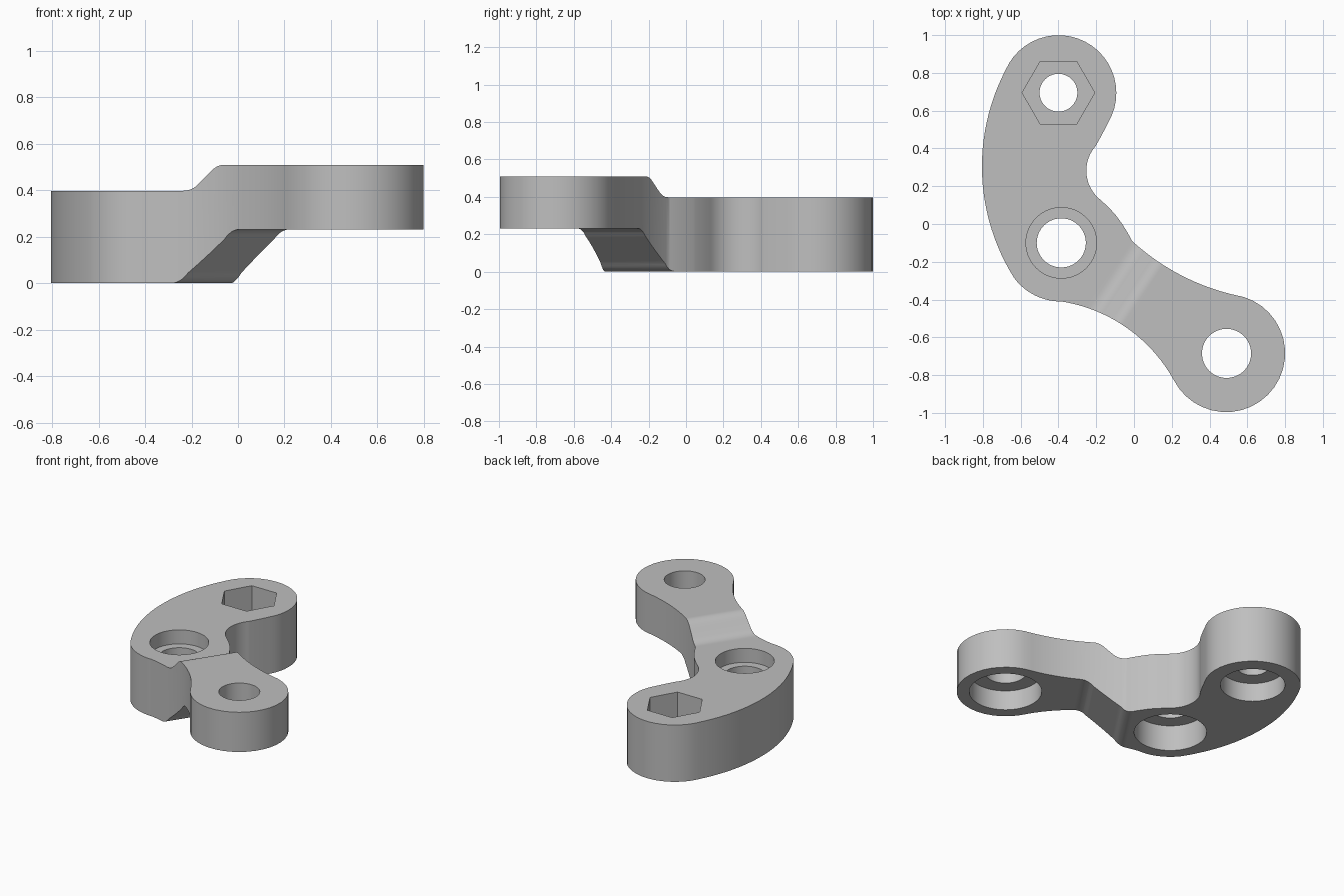
import bpy, bmesh, math
from mathutils import Vector, Matrix

cube = bpy.data.objects.get("Cube")
if cube:
    bpy.data.objects.remove(cube, do_unlink=True)

grey = bpy.data.materials.new("plain grey")
grey.use_nodes = True
grey.diffuse_color = (0.52, 0.52, 0.52, 1)
grey.node_tree.nodes["Principled BSDF"].inputs["Base Color"].default_value = (0.52, 0.52, 0.52, 1)


def arc(a, m, b, n):
    """Points of the circular arc from a through m, stopping short of b."""
    a, m, b = Vector(a), Vector(m), Vector(b)
    p, q = m - a, b - a
    d = 2 * (p.x * q.y - p.y * q.x)
    c = a + Vector((q.y * p.length_squared - p.y * q.length_squared,
                    p.x * q.length_squared - q.x * p.length_squared)) / d
    start = math.atan2(a.y - c.y, a.x - c.x)
    sweep = (math.atan2(b.y - c.y, b.x - c.x) - start) % math.tau
    if d < 0:
        sweep -= math.tau
    r = (a - c).length
    return [c + r * Vector((math.cos(start + sweep * i / n), math.sin(start + sweep * i / n)))
            for i in range(n)]


def rounded(a, corner, b, n=6):
    """Soft bend from a to b around a corner."""
    a, corner, b = Vector(a), Vector(corner), Vector(b)
    return [a.lerp(corner, i / n).lerp(corner.lerp(b, i / n), i / n) for i in range(n + 1)]


def prism(name, points, low, high):
    bm = bmesh.new()
    face = bm.faces.new([bm.verts.new((p[0], p[1], low)) for p in points])
    out = bmesh.ops.extrude_face_region(bm, geom=[face])
    top = [v for v in out["geom"] if isinstance(v, bmesh.types.BMVert)]
    bmesh.ops.translate(bm, verts=top, vec=(0, 0, high - low))
    bmesh.ops.recalc_face_normals(bm, faces=bm.faces)
    mesh = bpy.data.meshes.new(name)
    bm.to_mesh(mesh)
    bm.free()
    mesh.materials.append(grey)
    obj = bpy.data.objects.new(name, mesh)
    bpy.context.collection.objects.link(obj)
    return obj


def cylinder(name, centre, radius, low, high, sides=64):
    ring = [(centre[0] + radius * math.cos(math.tau * i / sides),
             centre[1] + radius * math.sin(math.tau * i / sides)) for i in range(sides)]
    return prism(name, ring, low, high)


# Plan outline: three round bosses joined by curved webs
path = [(-0.68, 0.815), (-0.805, 0.29), (-0.635, -0.285), (-0.53, -0.375), (-0.385, -0.41),
        (-0.045, -0.545), (0.21, -0.825), (0.8, -0.68), (0.53, -0.375), (0.21, -0.25),
        (-0.01, -0.09), (-0.05, -0.02), (-0.095, 0.045), (-0.13, 0.083), (-0.18, 0.13),
        (-0.252, 0.29), (-0.205, 0.41), (-0.175, 0.463), (-0.138, 0.535), (-0.234, 0.951)]
outline = []
for i in range(0, len(path), 2):
    outline += arc(path[i], path[i + 1], path[(i + 2) % len(path)], 24)
lever = prism("stepped_lever", outline, -0.1, 0.7)

# Side profile of the step, swept across the lever
side = [(-2, 0)]
side += rounded((0, 0), (0.04, 0), (0.075, 0.045))
side += rounded((0.25, 0.19), (0.285, 0.232), (0.33, 0.232))
side += [(2, 0.232), (2, 0.51)]
side += rounded((0.245, 0.51), (0.215, 0.51), (0.185, 0.485))
side += rounded((0.12, 0.425), (0.09, 0.398), (0.05, 0.398))
side += [(-2, 0.398)]
step = prism("step_profile", side, -2, 2)
along = Vector((0.831, -0.556, 0)).normalized()
up = Vector((0, 0, 1))
step.data.transform(Matrix((along, up, along.cross(up))).transposed().to_4x4())

# Bores, recesses and hexagonal pocket
back, middle, front = (-0.4, 0.695), (-0.385, -0.1), (0.49, -0.685)
cutters = [
    cylinder("back_bore", back, 0.1, -1, 1),
    cylinder("hex_pocket", back, 0.192, 0.21, 1, 6),
    cylinder("back_recess", back, 0.205, -1, 0.13),
    cylinder("middle_bore", middle, 0.13, -1, 1),
    cylinder("middle_top_recess", middle, 0.187, 0.3, 1),
    cylinder("middle_recess", middle, 0.23, -1, 0.18),
    cylinder("front_bore", front, 0.13, -1, 1),
    cylinder("front_recess", front, 0.23, -1, 0.37),
]
for helper, operation in [(step, "INTERSECT")] + [(c, "DIFFERENCE") for c in cutters]:
    mod = lever.modifiers.new(helper.name, "BOOLEAN")
    mod.operation = operation
    mod.solver = "EXACT"
    mod.object = helper
    helper.hide_render = True

# Apply the cuts and drop the helpers
graph = bpy.context.evaluated_depsgraph_get()
result = bpy.data.meshes.new_from_object(lever.evaluated_get(graph))
lever.modifiers.clear()
lever.data = result
for helper in [step] + cutters:
    bpy.data.objects.remove(helper, do_unlink=True)

bpy.ops.object.select_all(action="DESELECT")
lever.select_set(True)
bpy.context.view_layer.objects.active = lever
bpy.ops.object.shade_smooth_by_angle(angle=math.radians(30))
